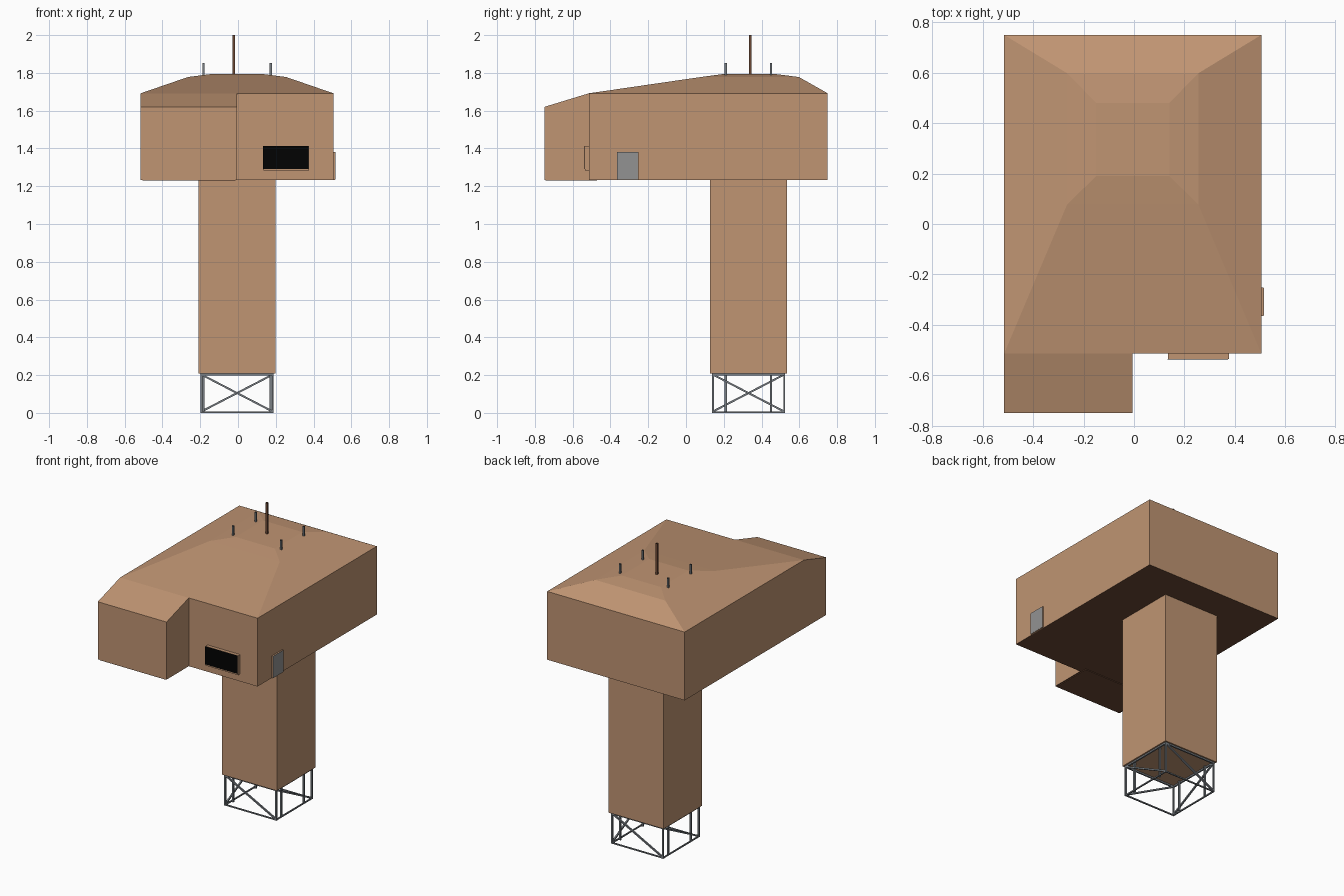
import bpy
import bmesh
from math import pi
from mathutils import Matrix, Vector

cube = bpy.data.objects.get("Cube")
if cube:
    bpy.data.objects.remove(cube, do_unlink=True)


def material(name, r, g, b):
    m = bpy.data.materials.new(name)
    m.use_nodes = True
    m.diffuse_color = (r, g, b, 1)
    m.node_tree.nodes["Principled BSDF"].inputs["Base Color"].default_value = (r, g, b, 1)
    return m


TAN = material("tan cladding", 0.525, 0.298, 0.17)
BROWN = material("dark brown", 0.15, 0.066, 0.035)
STEEL = material("steel", 0.19, 0.21, 0.23)
GREY = material("door grey", 0.29, 0.29, 0.29)
BLACK = material("vent black", 0.0005, 0.0005, 0.0005)


def finish(name, bm, *mats):
    """Turn a bmesh into an object; with two materials the underside gets the second."""
    bmesh.ops.recalc_face_normals(bm, faces=bm.faces)
    if len(mats) > 1:
        for f in bm.faces:
            f.material_index = int(f.normal.z < -0.9)
    mesh = bpy.data.meshes.new(name)
    bm.to_mesh(mesh)
    bm.free()
    for m in mats:
        mesh.materials.append(m)
    ob = bpy.data.objects.new(name, mesh)
    bpy.context.collection.objects.link(ob)
    return ob


def loft(name, rings, *mats):
    """Stack of rectangles (x0, x1, y0, y1, z) joined into a closed solid."""
    bm = bmesh.new()
    loops = [[bm.verts.new(p) for p in ((x0, y0, z), (x1, y0, z), (x1, y1, z), (x0, y1, z))]
             for x0, x1, y0, y1, z in rings]
    for low, high in zip(loops, loops[1:]):
        for i in range(4):
            j = (i + 1) % 4
            bm.faces.new((low[i], low[j], high[j], high[i]))
    bm.faces.new(loops[0])
    bm.faces.new(loops[-1])
    return finish(name, bm, *mats)


def box(name, x0, x1, y0, y1, z0, z1, *mats):
    return loft(name, [(x0, x1, y0, y1, z0), (x0, x1, y0, y1, z1)], *mats)


def bar(name, a, b, width, mat):
    """Open-ended square bar between two points."""
    a, b = Vector(a), Vector(b)
    radius = width * 0.5 ** 0.5
    bm = bmesh.new()
    bmesh.ops.create_cone(bm, cap_ends=False, segments=4, radius1=radius,
                          radius2=radius, depth=(b - a).length)
    bm.transform(Matrix.Rotation(pi / 4, 4, 'Z'))
    turn = (b - a).to_track_quat('Z', 'Y').to_matrix().to_4x4()
    turn.translation = (a + b) / 2
    bm.transform(turn)
    return finish(name, bm, mat)


CX, CY = -0.005, 0.331
FLOOR, EAVE, FRONT = 1.234, 1.692, -0.514

# Main house with hipped roof
loft("main_house", [
    (-0.515, 0.505, FRONT, 0.75, FLOOR),
    (-0.515, 0.505, FRONT, 0.75, EAVE),
    (-0.265, 0.255, 0.078, 0.598, 1.778),
    (-0.15, 0.14, 0.19, 0.48, 1.793)], TAN, BROWN)

# Front wing with sloping roof
profile = [(-0.75, FLOOR), (FRONT, FLOOR), (FRONT, EAVE), (-0.75, 1.62)]
bm = bmesh.new()
side = bm.faces.new([bm.verts.new((-0.515, y, z)) for y, z in profile])
new = bmesh.ops.extrude_face_region(bm, geom=[side])["geom"]
bmesh.ops.translate(bm, vec=(0.51, 0, 0),
                    verts=[v for v in new if isinstance(v, bmesh.types.BMVert)])
finish("front_wing", bm, TAN, BROWN)
box("wing_floor", -0.505, -0.012, -0.745, -0.47, 1.229, FLOOR, BROWN)

# Tower shaft
box("tower_shaft", CX - 0.204, CX + 0.204, CY - 0.204, CY + 0.204, 0.208, FLOOR, TAN)

# Open base frame: posts, rails and one diagonal on each side
H, TOP = 0.189, 0.203
corners = [(CX - H, CY - H), (CX + H, CY - H), (CX + H, CY + H), (CX - H, CY + H)]
for i, (x, y) in enumerate(corners):
    nx, ny = corners[(i + 1) % 4]
    bar("base_post", (x, y, 0), (x, y, 0.208), 0.01, STEEL)
    bar("base_bottom_rail", (x, y, 0.004), (nx, ny, 0.004), 0.008, STEEL)
    bar("base_top_rail", (x, y, TOP), (nx, ny, TOP), 0.01, STEEL)
    bar("base_brace", (x, y, TOP), (nx, ny, 0.007), 0.01, STEEL)

# Pipes running from the ground up through the roof
for x in (CX - 0.178, CX + 0.178):
    for y in (0.21, 0.45):
        bar("vertical_pipe", (x, y, 0), (x, y, 1.852), 0.012, STEEL)

# Roof mast
bar("roof_mast", (-0.023, 0.34, 1.78), (-0.023, 0.34, 2.0), 0.014, BROWN)

# Front vent and side door, each a raised frame with a coloured plate
box("vent_frame", 0.135, 0.376, -0.536, FRONT, 1.284, 1.414, TAN)
box("vent_panel", 0.133, 0.373, -0.537, -0.535, 1.292, 1.413, BLACK)
box("door_frame", 0.505, 0.514, -0.365, -0.252, FLOOR, 1.382, TAN)
box("door_panel", 0.513, 0.515, -0.364, -0.253, 1.236, 1.381, GREY)
